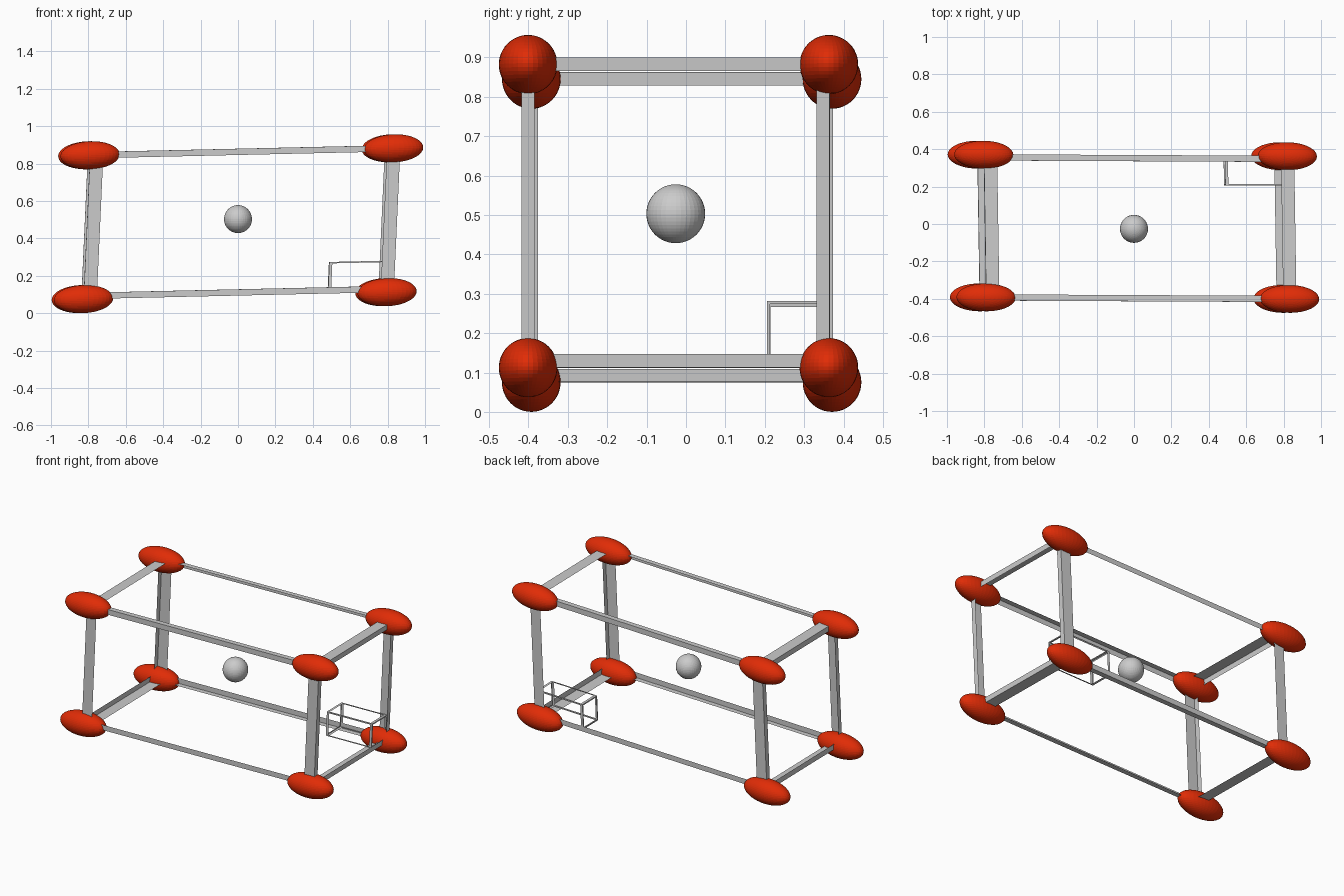
import bpy, bmesh
from mathutils import Vector, Matrix
from itertools import product

if "Cube" in bpy.data.objects:
    bpy.data.objects.remove(bpy.data.objects["Cube"])

# Slightly skewed lattice: columns are the long, depth and upright edges
CENTRE = Vector((-0.003, -0.015, 0.4785))
LONG = Vector((1.623, -0.008, 0.037))
DEPTH = Vector((-0.012, 0.763, 0.0))
UPRIGHT = Vector((0.035, 0.0, 0.769))
LATTICE = Matrix((LONG, DEPTH, UPRIGHT)).transposed().to_4x4()
LATTICE.translation = CENTRE

red = bpy.data.materials.new("red")
red.diffuse_color = (0.75, 0.025, 0.002, 1)
red.use_nodes = True
red.node_tree.nodes["Principled BSDF"].inputs["Base Color"].default_value = red.diffuse_color


def finish(name, bm, transform, mat=None):
    bm.transform(transform)
    mesh = bpy.data.meshes.new(name)
    bm.to_mesh(mesh)
    bm.free()
    if mat:
        mesh.materials.append(mat)
    obj = bpy.data.objects.new(name, mesh)
    bpy.context.collection.objects.link(obj)
    return obj


def ball(name, pos, radius, transform, mat=None):
    bm = bmesh.new()
    bmesh.ops.create_uvsphere(bm, u_segments=36, v_segments=24, radius=radius,
                              matrix=Matrix.Translation(pos))
    finish(name, bm, transform, mat)


def open_box(name, low, high, width):
    """Thin box in lattice space with a window cut in every face,
    leaving an angle-shaped strip along each edge."""
    low, high = Vector(low), Vector(high)
    bm = bmesh.new()
    bmesh.ops.create_cube(bm, size=1, matrix=Matrix.Translation((low + high) / 2)
                          @ Matrix.Diagonal((*(high - low), 1)))
    windows = bm.faces[:]
    bmesh.ops.inset_individual(bm, faces=windows, thickness=width,
                               use_even_offset=True)
    bmesh.ops.delete(bm, geom=windows, context='FACES')
    finish(name, bm, LATTICE)


# Cell frame
open_box("cell_frame", (-0.5, -0.522, -0.5), (0.522, 0.503, 0.522), 0.0435)

# Small angle-marker frame in the lower back right corner
open_box("corner_marker", (0.311, 0.294, -0.485), (0.511, 0.494, -0.281), 0.01)

# Stretched corner balls
for corner in product((-0.5, 0.5), repeat=3):
    ball("corner_ball", corner, 0.0975, LATTICE, red)

# Round ball in the middle
ball("centre_ball", (0, -0.026, 0.503), 0.0747, Matrix.Identity(4))
